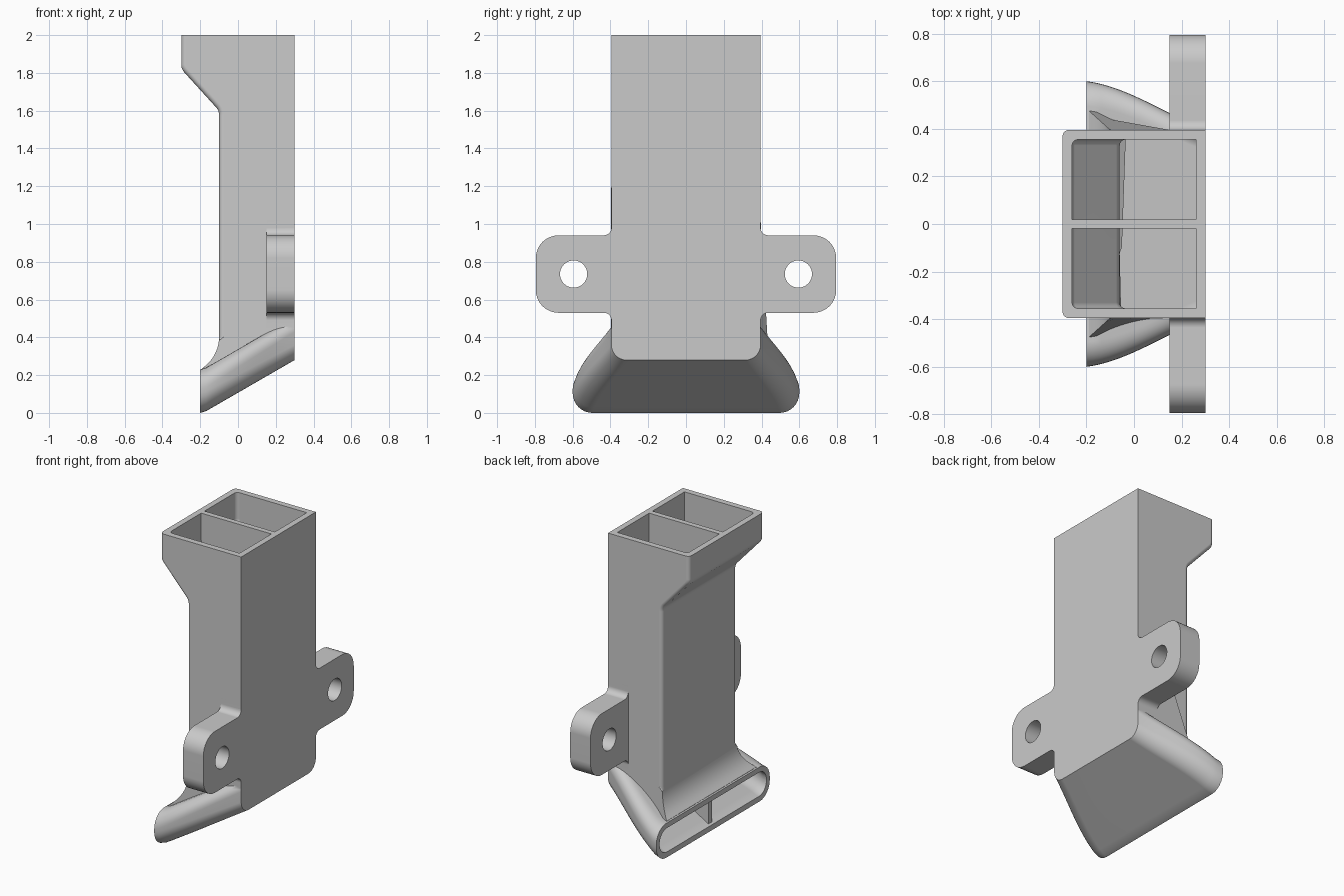
import bpy, bmesh, math
from mathutils import Vector

if "Cube" in bpy.data.objects:
    bpy.data.objects.remove(bpy.data.objects["Cube"], do_unlink=True)

grey = bpy.data.materials.new("light grey plastic")
grey.use_nodes = True
COLOUR = (0.59, 0.59, 0.59, 1)
grey.diffuse_color = COLOUR
grey.node_tree.nodes["Principled BSDF"].inputs["Base Color"].default_value = COLOUR

HALF = 0.395    # half width of the duct
WALL = 0.04


def rounded(corners, steps=8):
    """Outline from (a, b, radius) corners, with true arcs at the radii."""
    out = []
    for i, (a, b, r) in enumerate(corners):
        p = Vector((a, b))
        if r == 0:
            out.append(p)
            continue
        u = (Vector(corners[i - 1][:2]) - p).normalized()
        v = (Vector(corners[(i + 1) % len(corners)][:2]) - p).normalized()
        half = u.angle(v) / 2
        centre = p + (u + v).normalized() * r / math.sin(half)
        d = r / math.tan(half)
        start, end = p + u * d - centre, p + v * d - centre
        a0 = math.atan2(start.y, start.x)
        turn = math.atan2(start.x * end.y - start.y * end.x, start.dot(end))
        for k in range(steps + 1):
            t = a0 + turn * k / steps
            out.append(centre + r * Vector((math.cos(t), math.sin(t))))
    return out


def loft(name, rings, bevel=None):
    """Closed skin through rings of equal length."""
    bm = bmesh.new()
    vs = [[bm.verts.new(p) for p in ring] for ring in rings]
    n = len(vs[0])
    for a, b in zip(vs, vs[1:]):
        for i in range(n):
            j = (i + 1) % n
            bm.faces.new((a[i], a[j], b[j], b[i]))
    bm.faces.new(vs[0])
    bm.faces.new(vs[-1])
    bmesh.ops.recalc_face_normals(bm, faces=bm.faces)
    if bevel:
        edges = [e for e in bm.edges if bevel(*e.verts)]
        bmesh.ops.bevel(bm, geom=edges, offset=0.025, segments=4,
                        profile=0.5, affect='EDGES')
    mesh = bpy.data.meshes.new(name)
    bm.to_mesh(mesh)
    bm.free()
    mesh.materials.append(grey)
    ob = bpy.data.objects.new(name, mesh)
    bpy.context.collection.objects.link(ob)
    return ob


def combine(target, other, operation):
    mod = target.modifiers.new(operation, 'BOOLEAN')
    mod.operation, mod.solver, mod.object = operation, 'EXACT', other
    bpy.context.view_layer.objects.active = target
    bpy.ops.object.modifier_apply(modifier=mod.name)
    bpy.data.objects.remove(other, do_unlink=True)


def prism_y(name, outline, width, bevel=None):
    """Side outline (x, z) extruded across y; width is a function of x, z."""
    return loft(name, [[(p.x, s * width(p.x, p.y), p.y) for p in outline]
                       for s in (-1, 1)], bevel)


def prism_x(name, outline, x0, x1):
    return loft(name, [[(x, p.x, p.y) for p in outline] for x in (x0, x1)])


def nozzle(name, x0, x1, inset, steps=16):
    """Flared rounded-rectangle spout, sloping down toward -x."""
    rings = []
    for k in range(steps + 1):
        x = x0 + (x1 - x0) * k / steps
        s = min((0.3 - x) / 0.5, 1)
        w = HALF + (0.6 - HALF) * (s + 0.7 * s * s * (1 - s)) - inset
        low = max(0.577 * (x + 0.185), 0)
        bottom, top = low + inset, low + 0.23 - inset
        r = 0.08 + 0.025 * s - inset * 0.8
        ring = rounded([(-w, bottom, r), (w, bottom, r), (w, top, r), (-w, top, r)])
        rings.append([(x, p.x, p.y) for p in ring])
    return loft(name, rings)


# Duct outer body, with the blend into the spout at its foot
def skirt(x, z):
    return HALF + (max(0, -0.1 - x) * 0.9 if z < 0.5 else 0)


def front_edge(a, b):
    return (max(a.co.x, b.co.x) < -0.05 and min(a.co.z, b.co.z) > 0.38
            and a.co.y * b.co.y > 0)


duct = prism_y("duct_body", rounded([
    (0.3, 2, 0), (-0.3, 2, 0), (-0.3, 1.82, 0.06), (-0.1, 1.6, 0.06),
    (-0.1, 0.31, 0.2), (-0.19, 0.235, 0), (-0.18, 0.14, 0), (0.3, 0.4, 0)]),
    skirt, front_edge)
combine(duct, nozzle("spout", -0.2, 0.3, 0), 'UNION')

# Mounting ears with filleted roots
for side in (-1, 1):
    outline = rounded([
        (0.375, 0.45, 0), (HALF, 0.45, 0), (HALF, 0.53, 0.04), (0.795, 0.53, 0.12),
        (0.795, 0.94, 0.12), (HALF, 0.94, 0.04), (HALF, 1.02, 0), (0.375, 1.02, 0)])
    for p in outline:
        p.x *= side
    combine(duct, prism_x("mounting_ear", outline, 0.15, 0.3), 'UNION')

# Hollow: inner shaft and inner spout, split by a central divider
hollow = prism_y("hollow", rounded([
    (0.26, 2.1, 0), (-0.26, 2.1, 0), (-0.26, 1.81, 0.04), (-0.06, 1.59, 0.06),
    (-0.06, 0.4, 0), (-0.06, 0.2, 0), (0.26, 0.385, 0)]),
    lambda x, z: HALF - WALL, front_edge)
combine(hollow, nozzle("inner_spout", -0.24, 0.262, 0.035), 'UNION')
for name, low, x0, x1 in (("divider", -0.1, -0.18, 0.4),
                          ("divider_top", 1, -0.4, 0.39)):
    strip = [Vector(p) for p in ((-0.018, low), (0.018, low),
                                 (0.018, 2.2), (-0.018, 2.2))]
    combine(hollow, prism_x(name, strip, x0, x1), 'DIFFERENCE')
combine(duct, hollow, 'DIFFERENCE')

# Screw holes through the ears
for side in (-1, 1):
    circle = [Vector((side * 0.595 + 0.072 * math.cos(t), 0.735 + 0.072 * math.sin(t)))
              for t in (math.tau * k / 40 for k in range(40))]
    combine(duct, prism_x("screw_hole", circle, 0.1, 0.4), 'DIFFERENCE')

# Smooth the rounds, keep the hard edges
bpy.ops.object.select_all(action='DESELECT')
duct.select_set(True)
bpy.context.view_layer.objects.active = duct
bpy.ops.object.shade_smooth_by_angle(angle=math.radians(30))
weighted = duct.modifiers.new("weighted normals", 'WEIGHTED_NORMAL')
weighted.keep_sharp = True
